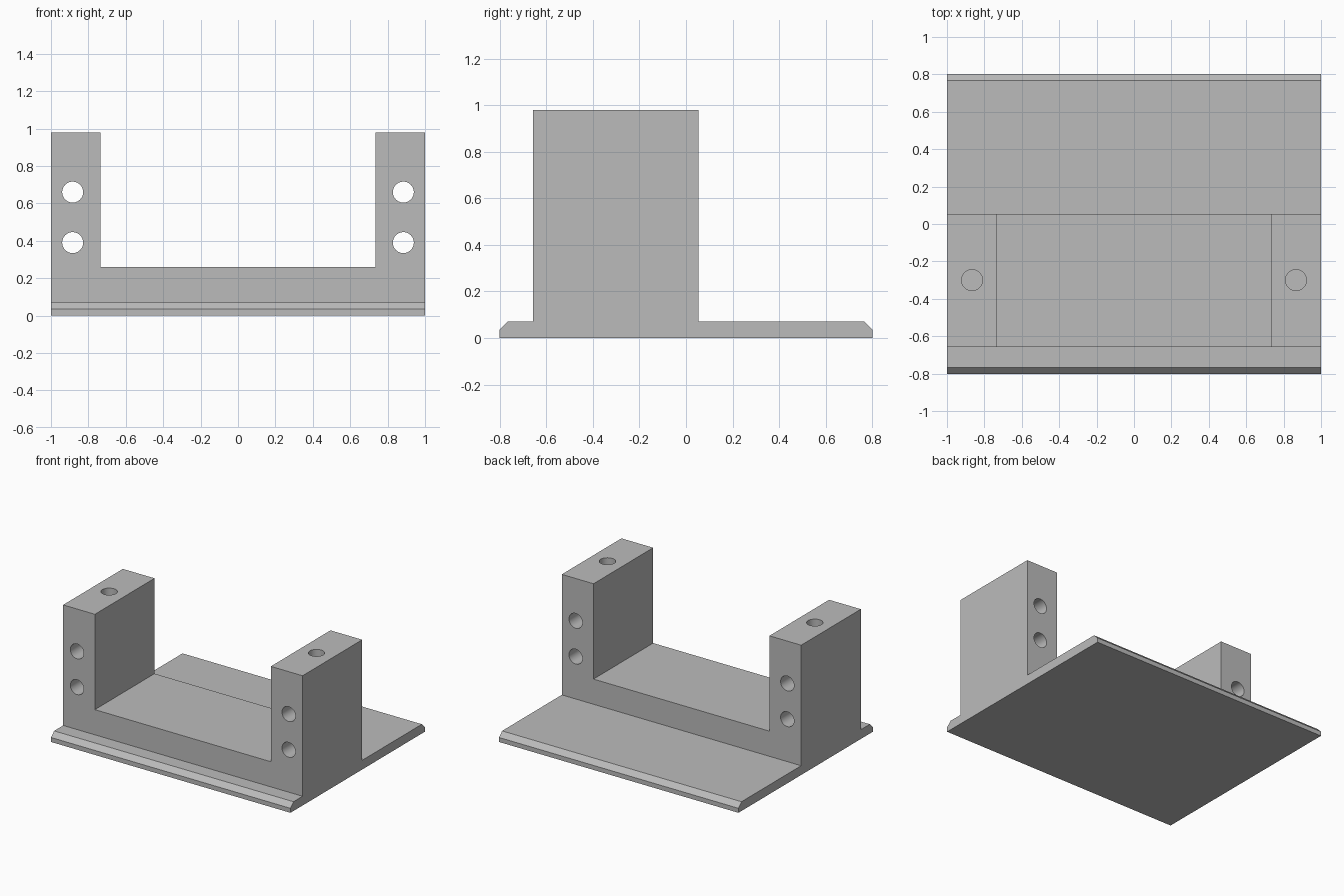
import bpy
import math
from mathutils import Vector

if "Cube" in bpy.data.objects:
    bpy.data.objects.remove(bpy.data.objects["Cube"], do_unlink=True)

# Single grey material
grey = bpy.data.materials.new("plain grey")
grey.use_nodes = True
grey.diffuse_color = (0.5, 0.5, 0.5, 1)
grey.node_tree.nodes["Principled BSDF"].inputs["Base Color"].default_value = grey.diffuse_color


def extrude_profile(name, profile, place, start, end):
    """Solid from a closed 2D profile; place(a, b, t) maps it into space."""
    n = len(profile)
    verts = [place(a, b, t) for t in (start, end) for a, b in profile]
    faces = [list(range(n)), list(range(2 * n - 1, n - 1, -1))]
    faces += [[i, i + n, (i + 1) % n + n, (i + 1) % n] for i in range(n)]
    mesh = bpy.data.meshes.new(name)
    mesh.from_pydata(verts, [], faces)
    mesh.materials.append(grey)
    obj = bpy.data.objects.new(name, mesh)
    bpy.context.collection.objects.link(obj)
    bpy.context.view_layer.objects.active = obj
    bpy.ops.object.select_all(action='DESELECT')
    obj.select_set(True)
    bpy.ops.object.mode_set(mode='EDIT')
    bpy.ops.mesh.select_all(action='SELECT')
    bpy.ops.mesh.normals_make_consistent(inside=False)
    bpy.ops.object.mode_set(mode='OBJECT')
    return obj


def combine(target, tool, operation):
    """Apply a boolean and discard the tool object."""
    mod = target.modifiers.new("combine", 'BOOLEAN')
    mod.operation = operation
    mod.solver = 'EXACT'
    mod.object = tool
    bpy.context.view_layer.objects.active = target
    bpy.ops.object.modifier_apply(modifier=mod.name)
    bpy.data.objects.remove(tool, do_unlink=True)


def drill(target, start, end, radius):
    start, end = Vector(start), Vector(end)
    axis = end - start
    bpy.ops.mesh.primitive_cylinder_add(
        vertices=48, radius=radius, depth=axis.length, location=(start + end) / 2,
        rotation=axis.to_track_quat('Z', 'Y').to_euler())
    cutter = bpy.context.object
    cutter.name = "hole_cutter"
    cutter.hide_render = True
    cutter.data.materials.append(grey)
    combine(target, cutter, 'DIFFERENCE')


# Base plate with chamfered front and back top edges
half, bevel, plate_top = 0.802, 0.036, 0.07
plate = [(-half, 0), (half, 0), (half, plate_top - bevel), (half - bevel, plate_top),
         (bevel - half, plate_top), (-half, plate_top - bevel)]
bracket = extrude_profile("bracket", plate, lambda a, b, t: (t, a, b), -1, 1)

# U-shaped cradle with two uprights
inner, floor, top = 0.735, 0.26, 0.98
cradle = [(-1, 0), (1, 0), (1, top), (inner, top), (inner, floor),
          (-inner, floor), (-inner, top), (-1, top)]
front, back = -0.658, 0.054
body = extrude_profile("cradle", cradle, lambda a, b, t: (a, t, b), front, back)
combine(bracket, body, 'UNION')

# Through holes front to back, and a blind hole down each upright
for side in (-1, 1):
    for z in (0.39, 0.66):
        drill(bracket, (side * 0.884, -1, z), (side * 0.884, 1, z), 0.056)
    drill(bracket, (side * 0.866, -0.3, floor), (side * 0.866, -0.3, 1.2), 0.056)

# Smooth hole walls, crisp edges elsewhere
bpy.ops.object.select_all(action='DESELECT')
bracket.select_set(True)
bpy.context.view_layer.objects.active = bracket
bpy.ops.object.shade_smooth_by_angle(angle=math.radians(30))
